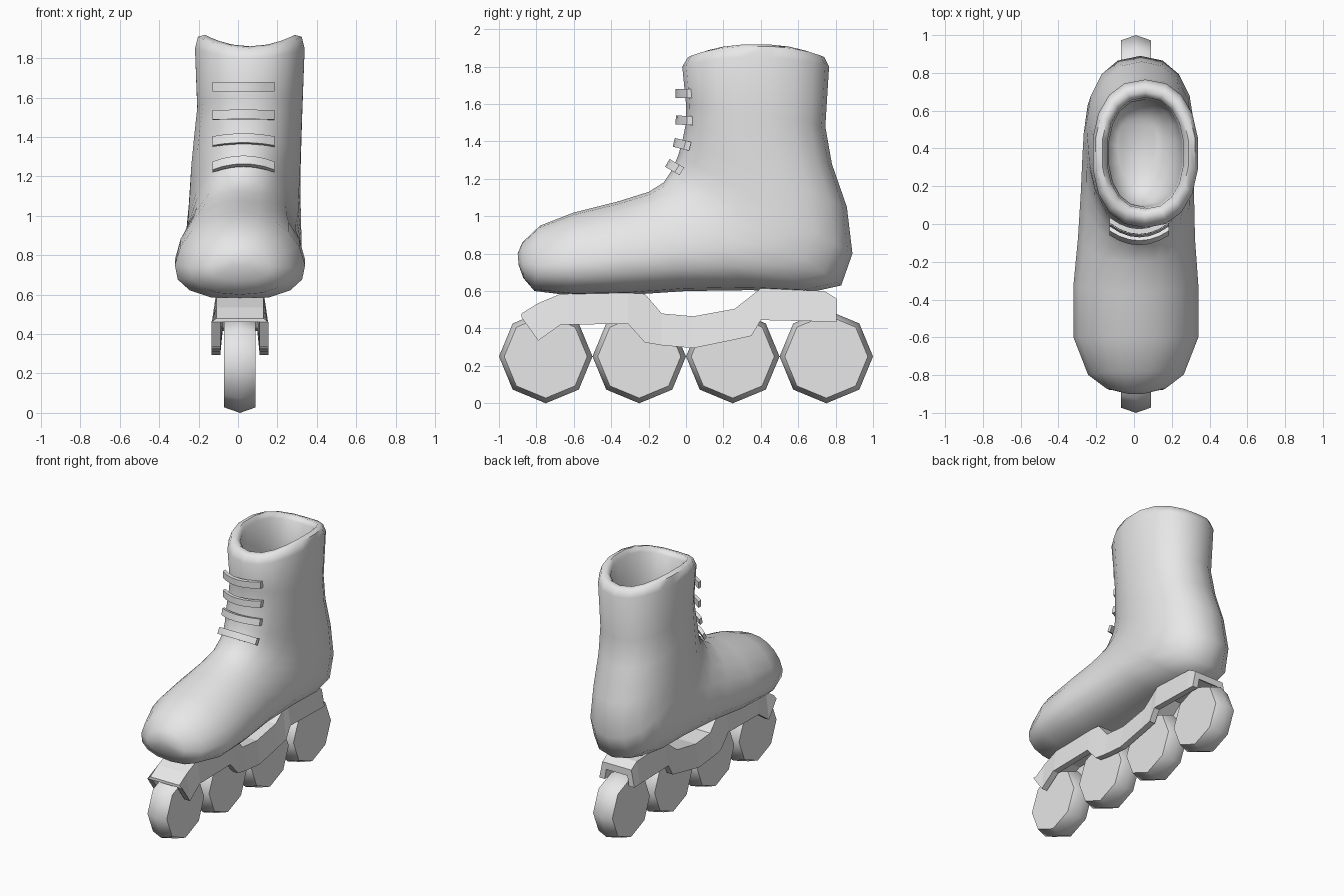
import bpy, bmesh, math
from mathutils import Vector, Matrix

cube = bpy.data.objects.get("Cube")
if cube:
    bpy.data.objects.remove(cube, do_unlink=True)

grey = bpy.data.materials.new("light_grey")
grey.use_nodes = True
COLOUR = (0.8, 0.8, 0.8, 1)
grey.diffuse_color = COLOUR
grey.node_tree.nodes["Principled BSDF"].inputs["Base Color"].default_value = COLOUR


def loft(name, rings, smooth=None):
    """Skin a list of equal-length point rings and cap both ends."""
    bm = bmesh.new()
    loops = [[bm.verts.new(point) for point in ring] for ring in rings]
    count = len(loops[0])
    for first, second in zip(loops, loops[1:]):
        for i in range(count):
            j = (i + 1) % count
            bm.faces.new((first[i], first[j], second[j], second[i]))
    bm.faces.new(loops[0])
    bm.faces.new(loops[-1])
    bmesh.ops.recalc_face_normals(bm, faces=bm.faces)
    mesh = bpy.data.meshes.new(name)
    bm.to_mesh(mesh)
    bm.free()
    mesh.materials.append(grey)
    obj = bpy.data.objects.new(name, mesh)
    bpy.context.collection.objects.link(obj)
    if smooth:
        bpy.ops.object.select_all(action='DESELECT')
        obj.select_set(True)
        bpy.context.view_layer.objects.active = obj
        bpy.ops.object.shade_smooth_by_angle(angle=math.radians(smooth))
    return obj


def rounded(value, power=0.88):
    return math.copysign(abs(value) ** power, value)


def ramp(value, start, end):
    """Go from zero at start to one at end, and stay there."""
    return min(1, max(0, (value - start) / (end - start)))


def boot_ring(front, back, width, sides=18):
    """Tilted oval between a front/top point and a back/bottom point."""
    front, back = Vector((0, *front)), Vector((0, *back))
    middle, reach = (front + back) / 2, (front - back) / 2
    height = front.z
    lean = .01 + .05 * ramp(height, 1.1, 1.6)    # leg sits off centre
    egg = .22 * ramp(height, 1.4, 1.2)           # foot is wider near the sole
    rise = .06 * ramp(height, 1.65, 1.83)        # collar is higher at the sides
    ring = []
    for i in range(sides):
        angle = math.tau * i / sides
        along, across = rounded(math.cos(angle)), rounded(math.sin(angle))
        offset = Vector((lean + width * across * (1 - egg * along), 0, rise * across ** 2))
        ring.append(middle + reach * along + offset)
    return ring


# Boot shell from the toe, round the heel and up the leg
shell = [
    ((-.9, .8), (-.895, .74), .05),
    ((-.875, .86), (-.87, .67), .15),
    ((-.78, .95), (-.81, .6), .245),
    ((-.6, 1.02), (-.6, .575), .32),
    ((-.36, 1.08), (-.3, .58), .32),
    ((-.2, 1.13), (0, .6), .3),
    ((-.12, 1.18), (.35, .605), .29),
    ((-.08, 1.24), (.65, .59), .29),
    ((-.06, 1.28), (.83, .63), .29),
    ((-.04, 1.33), (.89, .8), .285),
    ((-.02, 1.4), (.86, 1.05), .28),
    ((0, 1.5), (.78, 1.28), .275),
    ((0, 1.6), (.745, 1.48), .27),
    ((-.02, 1.8), (.765, 1.8), .282),
]
# Rolled collar and the hollow inside it: inset and height
collar = [(.02, 1.85), (.06, 1.86), (.09, 1.83), (.1, 1.6), (.11, 1.3), (.2, 1.2)]
rings = [boot_ring(*entry) for entry in shell]
rings += [boot_ring((inset - .01, z), (.76 - inset, z), .285 - inset * .9)
          for inset, z in collar]
loft("boot", rings, smooth=60)

# Laces: bowed bands across the front of the leg
lace_places = [(-.055, 1.655, 0), (-.055, 1.515, -3), (-.065, 1.395, -14), (-.1, 1.285, -30)]
strip = [(0, -.024), (0, .024), (.03, .024), (.03, -.024)]
for number, (y, z, tilt) in enumerate(lace_places, 1):
    turn = Matrix.Rotation(math.radians(tilt), 3, 'X')
    band = []
    for step in range(7):
        across = step / 3 - 1
        bow = .06 * across ** 2
        band.append([turn @ Vector((.028 + .157 * across, bow + depth, up)) + Vector((0, y, z))
                     for depth, up in strip])
    loft(f"lace_{number}", band, smooth=30)


def channel(y, top, bottom, centre=.01):
    """Cross-section of an open channel with flared side walls."""
    roof = max(bottom, top - .05)
    half = [(.12, top), (.145, bottom), (.1, bottom), (.088, roof)]
    right = [(centre + x, y, z) for x, z in half]
    left = [(centre - x, y, z) for x, z in reversed(half)]
    return right + left


# Wheel frame: y, top and bottom at each station
stations = [
    (-.88, .48, .46), (-.79, .535, .335), (-.67, .585, .42), (-.31, .59, .425),
    (-.22, .585, .325), (-.13, .48, .31), (.04, .465, .295), (.26, .505, .34),
    (.35, .575, .36), (.4, .615, .445), (.74, .6, .437), (.805, .56, .435),
]
loft("wheel_frame", [channel(*station) for station in stations])


def octagon(x, y, radius, height=.25):
    angles = [math.tau * i / 8 for i in range(8)]
    return [(x, y + radius * math.sin(a), height + radius * math.cos(a)) for a in angles]


# Wheels: eight-sided discs with a raised tread ridge
for number in range(4):
    y = number / 2 - .75
    profile = [(-.07, .222), (.01, .25), (.09, .222)]
    loft(f"wheel_{number + 1}", [octagon(x, y, radius) for x, radius in profile], smooth=50)
